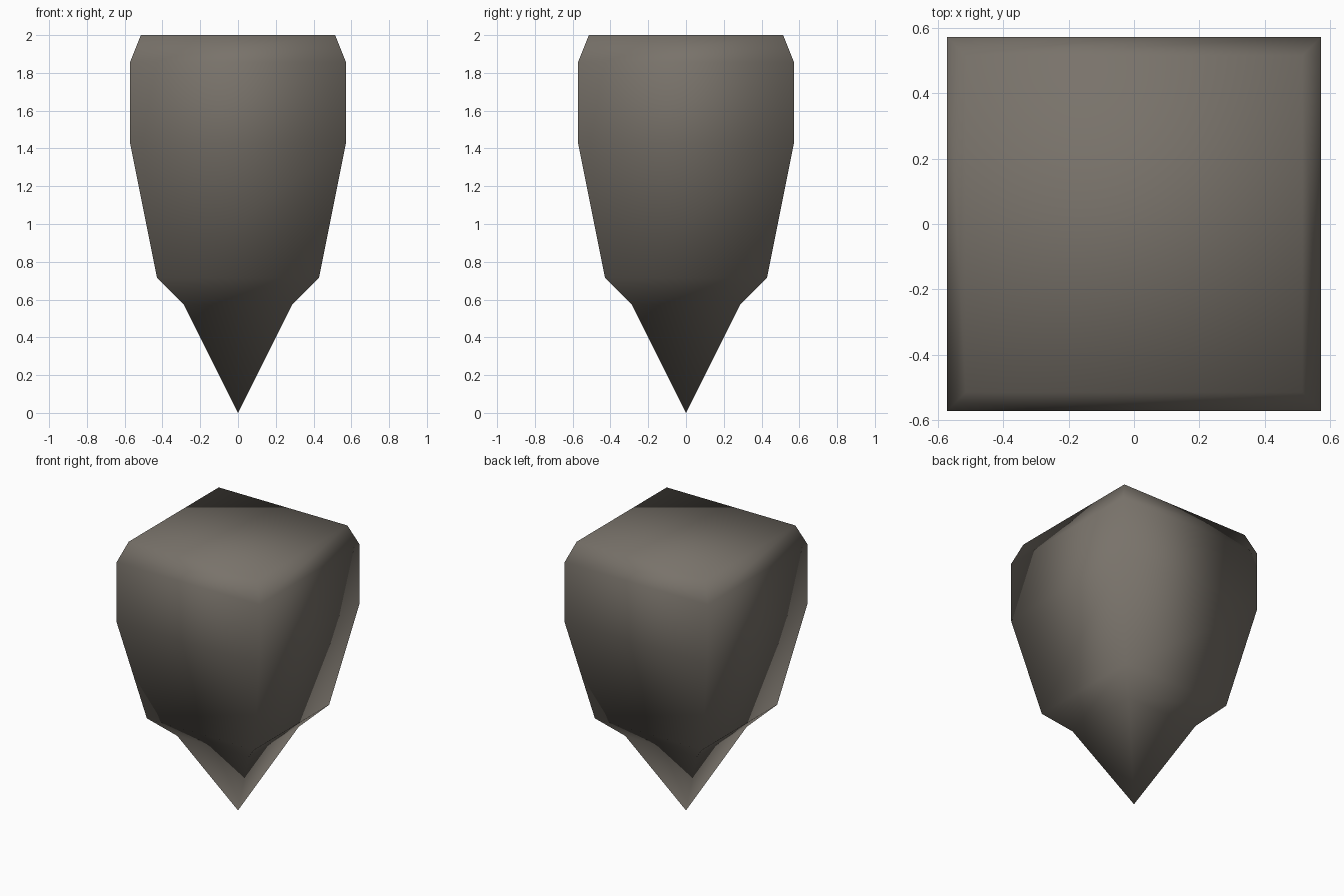
import bpy, bmesh

if "Cube" in bpy.data.objects:
    bpy.data.objects.remove(bpy.data.objects["Cube"])

# Square cross-sections: (half width, height)
rings = [(2/7, 4/7), (3/7, 5/7), (4/7, 10/7), (4/7, 13/7), (3.6/7, 2.0)]

bm = bmesh.new()
tip = bm.verts.new((0, 0, 0))
loops = [[bm.verts.new((sx * h, sy * h, z))
          for sx, sy in ((-1, -1), (1, -1), (1, 1), (-1, 1))]
         for h, z in rings]

# Pointed bottom, stacked side bands and flat top
for i in range(4):
    j = (i + 1) % 4
    bm.faces.new((tip, loops[0][j], loops[0][i]))
    for low, high in zip(loops, loops[1:]):
        bm.faces.new((low[i], low[j], high[j], high[i]))
bm.faces.new(loops[-1])
bmesh.ops.recalc_face_normals(bm, faces=bm.faces)

# The whole stone is smooth shaded
for f in bm.faces:
    f.smooth = True

mesh = bpy.data.meshes.new("pointed_stone")
bm.to_mesh(mesh)
bm.free()

mat = bpy.data.materials.new("grey brown stone")
mat.diffuse_color = (0.19, 0.17, 0.145, 1)
mat.use_nodes = True
mat.node_tree.nodes["Principled BSDF"].inputs["Base Color"].default_value = mat.diffuse_color
mesh.materials.append(mat)
bpy.context.collection.objects.link(bpy.data.objects.new("pointed_stone", mesh))
